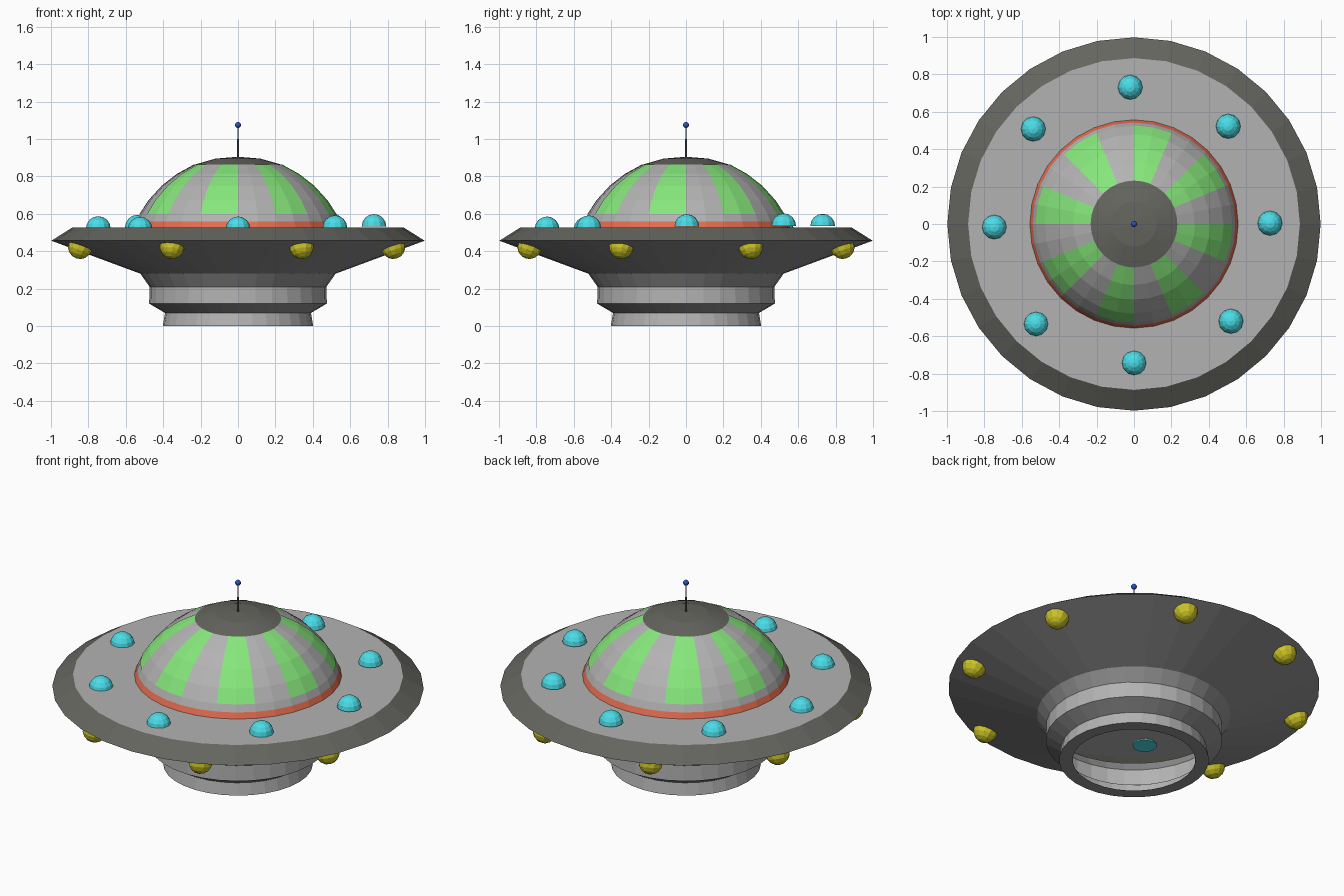
import bpy, bmesh
from math import pi, sin, cos, tau
from mathutils import Matrix, Vector

if "Cube" in bpy.data.objects:
    bpy.data.objects.remove(bpy.data.objects["Cube"])

SEGS = 32


def material(name, rgb):
    m = bpy.data.materials.new(name)
    m.diffuse_color = (*rgb, 1)
    m.use_nodes = True
    m.node_tree.nodes["Principled BSDF"].inputs["Base Color"].default_value = m.diffuse_color
    return m


grey = material("mid_grey", (0.45, 0.45, 0.45))
under = material("underside_grey", (0.29, 0.29, 0.29))
dark = material("dark_grey", (0.13, 0.13, 0.115))
green = material("green", (0.24, 0.80, 0.20))
orange = material("orange", (0.78, 0.15, 0.08))
teal = material("teal", (0.07, 0.72, 0.80))
yellow = material("yellow", (0.60, 0.55, 0.02))
blue = material("blue", (0.02, 0.09, 0.55))


def finish(name, bm, mat):
    me = bpy.data.meshes.new(name)
    bm.to_mesh(me)
    bm.free()
    ob = bpy.data.objects.new(name, me)
    bpy.context.collection.objects.link(ob)
    me.materials.append(mat)
    return ob


def add_revolved(bm, profile, segs=SEGS, columns=None, matrix=Matrix()):
    """Turn an (r, z) profile round z; columns picks which segments get faces."""
    for k in (range(segs) if columns is None else columns):
        a, b = tau * k / segs, tau * (k + 1) / segs
        for (r0, z0), (r1, z1) in zip(profile, profile[1:]):
            pts = [(r0 * cos(a), r0 * sin(a), z0)]
            if r0 > 0:
                pts.append((r0 * cos(b), r0 * sin(b), z0))
            pts.append((r1 * cos(b), r1 * sin(b), z1))
            if r1 > 0:
                pts.append((r1 * cos(a), r1 * sin(a), z1))
            bm.faces.new([bm.verts.new(matrix @ Vector(p)) for p in pts])


def revolve(name, profile, mat, segs=SEGS, columns=None, matrices=(Matrix(),)):
    bm = bmesh.new()
    for m in matrices:
        add_revolved(bm, profile, segs, columns, m)
    bmesh.ops.remove_doubles(bm, verts=bm.verts, dist=0.0005)
    return finish(name, bm, mat)


# Base: open foot ring, collar and the slopes between them
revolve("foot_rim", [(0.33, 0), (0.402, 0)], under)
revolve("foot_ring", [(0.402, 0), (0.39, 0.07)], grey)
revolve("foot_slope", [(0.39, 0.07), (0.475, 0.12)], under)
revolve("collar", [(0.475, 0.12), (0.473, 0.21)], grey)

# Saucer: underside, bevelled rim and top deck
revolve("saucer_underside", [(0.473, 0.21), (0.522, 0.28), (0.998, 0.456)], under)
revolve("saucer_rim", [(0.998, 0.456), (0.887, 0.526)], dark)
revolve("saucer_deck", [(0.887, 0.526), (0.557, 0.526)], grey)

# Dome: trim, shell, cap and slightly raised window stripes
revolve("dome_trim", [(0.557, 0.526), (0.542, 0.558)], orange)
shell = [(0.542, 0.558), (0.525, 0.597), (0.478, 0.67), (0.405, 0.75), (0.325, 0.812), (0.232, 0.863)]
revolve("dome_shell", shell, grey)
revolve("dome_cap", [(0.232, 0.863), (0.12, 0.895), (0, 0.905)], dark)
revolve("dome_windows", [(r + 0.0015, z + 0.0015) for r, z in shell[1:]], green,
        columns=[k for k in range(SEGS) if k % 4 >= 2])

# Lamps: closed half balls on the deck and on the underside
LAMP = 0.066
half_ball = [(0, 0)] + [(LAMP * cos(pi / 8 * i), LAMP * sin(pi / 8 * i)) for i in range(4)] + [(0, LAMP)]

deck_spots, under_spots = [], []
for i in range(8):
    a = tau * i / 8 + 0.014
    x, y = 0.737 * cos(a) - 0.010, 0.737 * sin(a) - 0.006
    deck_spots.append(Matrix.Translation((x, y, 0.527 + 0.0075 * x + 0.01 * y)))
    a = tau * (i + 0.5) / 8
    out = Vector((0.35 * cos(a), 0.35 * sin(a), -0.937))
    turn = out.to_track_quat('Z', 'Y').to_matrix().to_4x4()
    under_spots.append(Matrix.Translation((0.905 * cos(a) - 0.007, 0.905 * sin(a), 0.424)) @ turn)
revolve("deck_lamps", half_ball, teal, 12, matrices=deck_spots)
revolve("underside_lamps", half_ball, yellow, 12, matrices=under_spots)

# Antenna rod and tip
revolve("antenna_rod", [(0.005, 0.895), (0.004, 1.0), (0.002, 1.0), (0.002, 1.065)], dark, 8)
bm = bmesh.new()
bmesh.ops.create_uvsphere(bm, u_segments=12, v_segments=8, radius=0.016,
                          matrix=Matrix.Translation((0, 0, 1.075)))
finish("antenna_tip", bm, blue)
